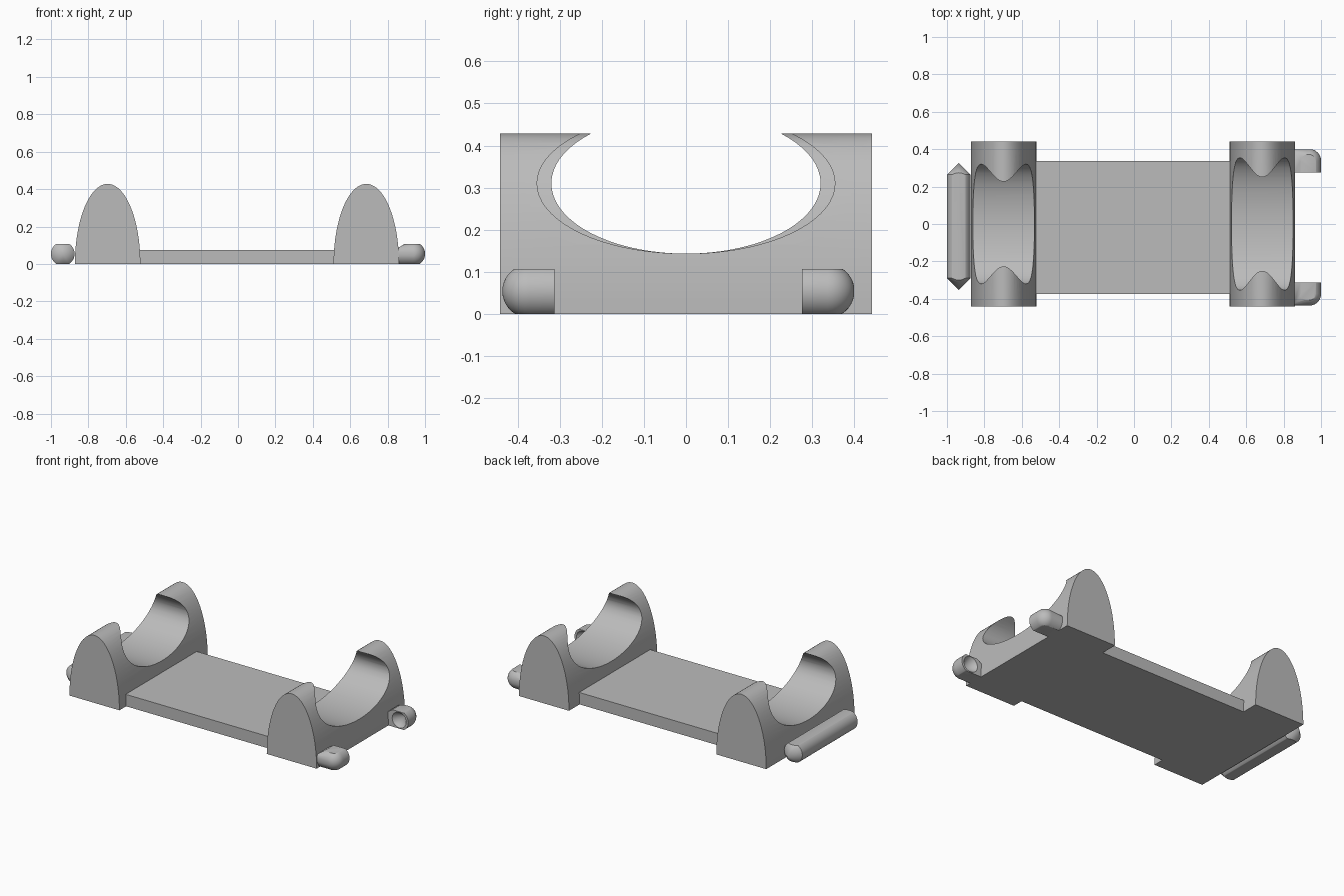
import bpy, bmesh
from math import sin, cos, pi
from mathutils import Vector

cube = bpy.data.objects.get("Cube")
if cube:
    bpy.data.objects.remove(cube, do_unlink=True)

grey = bpy.data.materials.new("plain grey")
grey.use_nodes = True
GREY = (0.5, 0.5, 0.5, 1)
grey.diffuse_color = GREY
grey.node_tree.nodes["Principled BSDF"].inputs["Base Color"].default_value = GREY

R = 0.0635       # hinge radius
HINGE_Z = 0.054  # hinge axis height
HINGE_TOP = 0.107
HINGE_X = 0.937


def add_object(name, bm):
    bmesh.ops.recalc_face_normals(bm, faces=bm.faces)
    mesh = bpy.data.meshes.new(name)
    bm.to_mesh(mesh)
    bm.free()
    mesh.materials.append(grey)
    obj = bpy.data.objects.new(name, mesh)
    bpy.context.collection.objects.link(obj)
    return obj


def smooth(obj, angle=0.5):
    bpy.ops.object.select_all(action='DESELECT')
    obj.select_set(True)
    bpy.context.view_layer.objects.active = obj
    bpy.ops.object.shade_smooth_by_angle(angle=angle)


def extrude(name, points, direction):
    """Prism from a flat outline."""
    bm = bmesh.new()
    face = bm.faces.new([bm.verts.new(p) for p in points])
    moved = bmesh.ops.extrude_face_region(bm, geom=[face])["geom"]
    verts = [v for v in moved if isinstance(v, bmesh.types.BMVert)]
    bmesh.ops.translate(bm, verts=verts, vec=direction)
    return add_object(name, bm)


def subtract(obj, cutter):
    """Cut one object out of another and discard the cutter."""
    cutter.hide_render = True
    mod = obj.modifiers.new("cut", 'BOOLEAN')
    mod.operation = 'DIFFERENCE'
    mod.solver = 'EXACT'
    mod.object = cutter
    bpy.context.view_layer.objects.active = obj
    bpy.ops.object.modifier_apply(modifier=mod.name)
    bpy.data.objects.remove(cutter, do_unlink=True)


def hull_mesh(points):
    bm = bmesh.new()
    for p in points:
        bm.verts.new(p)
    result = bmesh.ops.convex_hull(bm, input=bm.verts)
    spare = [v for v in bm.verts if not v.link_faces]
    bmesh.ops.delete(bm, geom=spare, context='VERTS')
    return bm


def flat_hull(name, points):
    """Convex body trimmed flat on the ground and at the hinge top."""
    for z, normal in ((0, (0, 0, -1)), (HINGE_TOP, (0, 0, 1))):
        bm = hull_mesh(points)
        bmesh.ops.bisect_plane(bm, geom=bm.verts[:] + bm.edges[:] + bm.faces[:],
                               plane_co=(0, 0, z), plane_no=normal, clear_outer=True)
        points = [v.co.copy() for v in bm.verts]
        bm.free()
    bm = hull_mesh(points)
    bmesh.ops.dissolve_limit(bm, angle_limit=0.01, verts=bm.verts, edges=bm.edges)
    return add_object(name, bm)


def ring(x, y, radius, count=32):
    return [Vector((x + radius * cos(2 * pi * i / count), y,
                    HINGE_Z + radius * sin(2 * pi * i / count))) for i in range(count)]


# Arched cradles with an elliptical hollow across them
def cradle(name, x, hollow_width):
    n = 40
    outline = [(x + 0.175 * cos(pi * i / n), -0.442, 0.428 * sin(pi * i / n))
               for i in range(n + 1)]
    obj = extrude(name, outline, (0, 0.884, 0))
    n = 72
    oval = [(x - 0.3, hollow_width * cos(2 * pi * i / n), 0.31 + 0.167 * sin(2 * pi * i / n))
            for i in range(n)]
    subtract(obj, extrude(name + "_cutter", oval, (0.6, 0, 0)))
    smooth(obj)


cradle("left_cradle", 0.686, 0.354)
cradle("right_cradle", -0.697, 0.32)

# Base plate, ends buried in the cradles
extrude("base_plate", [(-0.56, -0.375, 0), (0.56, -0.375, 0),
                       (0.56, 0.336, 0), (-0.56, 0.336, 0)], (0, 0, 0.075))

# Hinge pin with pointed ends
pin = flat_hull("hinge_pin", ring(-HINGE_X, -0.29, R) + ring(-HINGE_X, 0.264, R)
                + [Vector((-HINGE_X, y, HINGE_Z)) for y in (-0.354, 0.326)])
smooth(pin)


# Hinge lugs: domed outside, conical socket inside, short arm to the cradle
def lug(name, inner, side):
    centre = inner + side * 0.061
    points = ring(HINGE_X, inner, R)
    for k in range(9):
        a = k * pi / 18
        points += ring(HINGE_X, centre + side * R * sin(a), R * cos(a))
    shifted = [Vector((p.x - 0.012, p.y, p.z)) for p in points]
    arm = [Vector((0.855, p.y, min(p.z, 0.085))) for p in points]
    obj = flat_hull(name, points + shifted + arm)
    start = inner - side * 0.01
    socket = hull_mesh(ring(HINGE_X, start, 0.058)
                       + [Vector((HINGE_X, start + side * 0.065, HINGE_Z))])
    subtract(obj, add_object(name + "_cutter", socket))
    smooth(obj)


lug("front_lug", -0.312, -1)
lug("back_lug", 0.276, 1)
